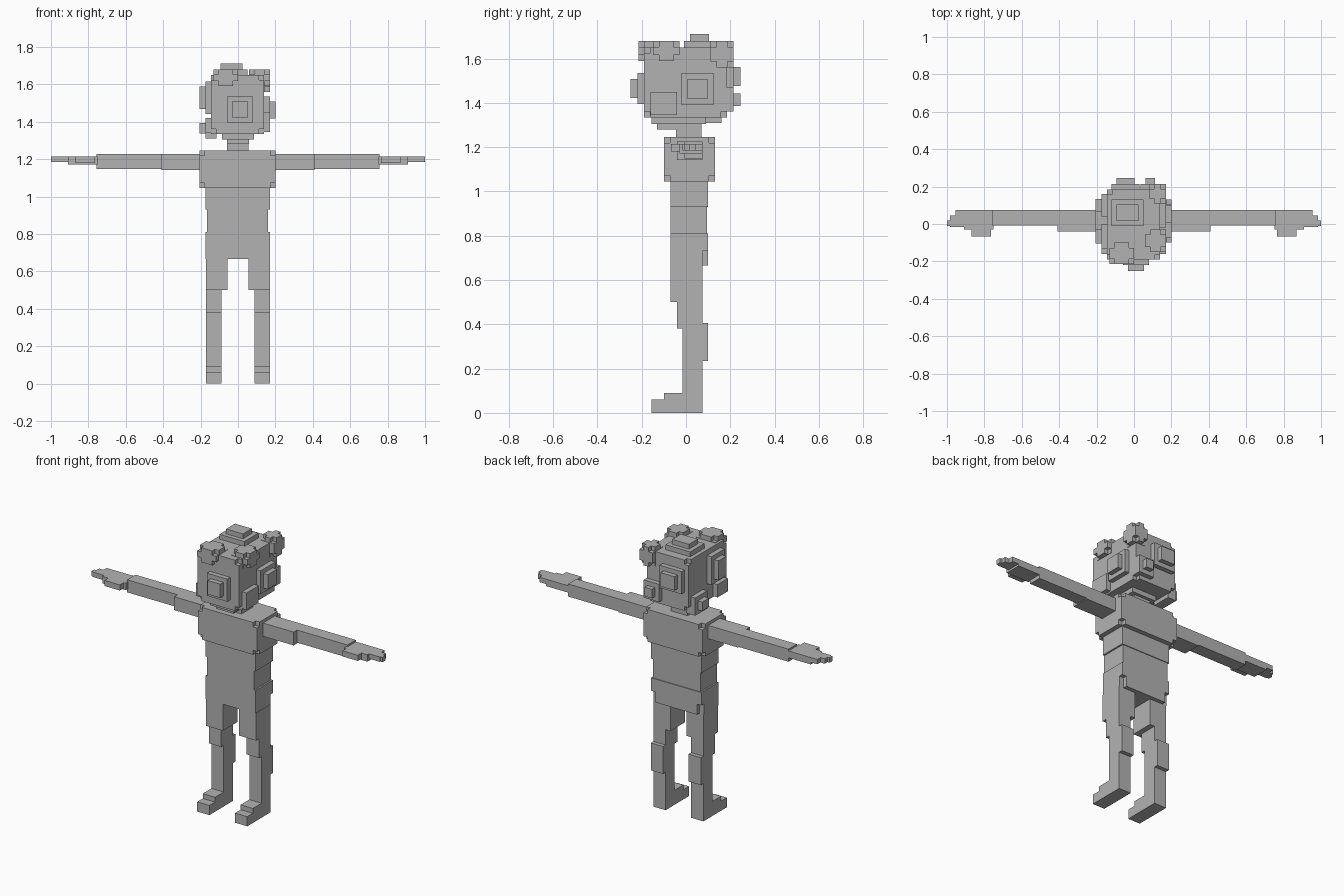
import bpy, bmesh
from mathutils import Vector

grey = bpy.data.materials.new("plain_grey")
grey.diffuse_color = (0.45, 0.45, 0.45, 1)


def blocks(name, *boxes):
    """One object made of boxes given as (x0, x1, y0, y1, z0, z1)."""
    bm = bmesh.new()
    for x0, x1, y0, y1, z0, z1 in boxes:
        lo, hi = Vector((x0, y0, z0)), Vector((x1, y1, z1))
        for v in bmesh.ops.create_cube(bm, size=1)["verts"]:
            v.co = Vector((lo[i] + (v.co[i] + 0.5) * (hi[i] - lo[i]) for i in range(3)))
    me = bpy.data.meshes.new(name)
    bm.to_mesh(me)
    bm.free()
    me.materials.append(grey)
    ob = bpy.data.objects.new(name, me)
    bpy.context.collection.objects.link(ob)
    return ob


def notched(box, n=0.027):
    """Three boxes whose union is a box with its eight corners cut out."""
    out = []
    for a in range(3):
        b = list(box)
        b[2 * a] += n
        b[2 * a + 1] -= n
        out.append(b)
    return out


def pad(name, axis, face, step, u, v, layers=2, inset=0.027):
    """Stepped knob on a head face; u and v are its ranges on the other axes."""
    boxes = []
    for k in range(layers):
        i = inset * k
        out = face + step * (k + 1)
        rng = [(u[0] + i, u[1] - i), (v[0] + i, v[1] - i)]
        rng.insert(axis, (min(face - step, out), max(face - step, out)))
        boxes.append([c for r in rng for c in r])
    return blocks(name, *boxes)


# Head core, chin and neck
blocks("head", *notched((-0.145, 0.14, -0.19, 0.185, 1.335, 1.65)))
blocks("chin", (-0.085, 0.085, -0.155, 0.09, 1.305, 1.345),
       (-0.06, 0.06, -0.13, 0.0, 1.28, 1.31))
blocks("neck", (-0.06, 0.055, -0.045, 0.07, 1.235, 1.345))

# Stepped knobs on the faces of the head
S = 0.03
pad("front_knob", 1, -0.19, -S, (-0.06, 0.08), (1.395, 1.535))
pad("right_knob", 0, 0.14, S, (-0.02, 0.125), (1.39, 1.535))
pad("right_low_knob", 0, 0.14, S, (-0.16, -0.04), (1.345, 1.45), 1)
pad("top_knob", 2, 1.65, S, (-0.12, 0.05), (-0.01, 0.13))
pad("back_knob", 1, 0.185, S, (-0.12, 0.03), (1.45, 1.59))
pad("back_low_knob", 1, 0.185, S, (0.035, 0.14), (1.36, 1.47))
pad("left_knob", 0, -0.145, -S, (-0.13, 0.0), (1.44, 1.615))
pad("left_low_knob", 0, -0.145, -S, (0.04, 0.16), (1.31, 1.42))
pad("left_front_knob", 0, -0.145, -S, (-0.16, -0.06), (1.34, 1.42), 1)

# Tufts on the upper edges of the head
blocks("front_left_tuft", *notched((-0.13, 0.0, -0.215, -0.1, 1.59, 1.68)))
blocks("front_right_tuft", *notched((0.06, 0.17, -0.15, -0.03, 1.59, 1.68)))
blocks("back_right_tuft", *notched((0.08, 0.17, 0.11, 0.215, 1.56, 1.68)))

# Torso
blocks("chest", *notched((-0.205, 0.2, -0.1, 0.13, 1.045, 1.245)))
blocks("belly", (-0.175, 0.17, -0.07, 0.1, 0.93, 1.05))
blocks("waist", (-0.165, 0.16, -0.07, 0.095, 0.805, 0.935))
blocks("pelvis", (-0.175, 0.17, -0.07, 0.075, 0.665, 0.81),
       (-0.145, 0.14, 0.07, 0.1, 0.665, 0.81),
       (-0.175, 0.17, 0.07, 0.1, 0.73, 0.81))

for side, s in (("left", -1), ("right", 1)):
    def limb(name, *boxes):
        blocks(f"{side}_{name}", *[(min(s * a, s * b), max(s * a, s * b), *r)
                                   for a, b, *r in boxes])

    # Leg and foot
    limb("thigh", (0.055, 0.172, -0.07, 0.075, 0.5, 0.67))
    limb("knee", (0.088, 0.172, -0.04, 0.075, 0.38, 0.505))
    limb("shin", (0.088, 0.172, -0.015, 0.075, 0.08, 0.385))
    limb("calf", (0.088, 0.172, 0.07, 0.1, 0.235, 0.405))
    limb("foot", (0.088, 0.172, -0.1, 0.075, 0, 0.09),
         (0.088, 0.172, -0.155, -0.09, 0, 0.06))

    # Arm and hand
    limb("upper_arm", (0.19, 0.41, -0.04, 0.075, 1.143, 1.226))
    limb("forearm", (0.405, 0.757, -0.007, 0.075, 1.148, 1.226))
    limb("hand", (0.75, 0.91, -0.03, 0.075, 1.172, 1.215),
         (0.765, 0.87, -0.067, -0.02, 1.18, 1.215))
    limb("fingers", (0.9, 0.955, -0.015, 0.075, 1.185, 1.215),
         (0.95, 0.985, -0.015, 0.045, 1.185, 1.215),
         (0.98, 1.0, -0.01, 0.018, 1.185, 1.215))
